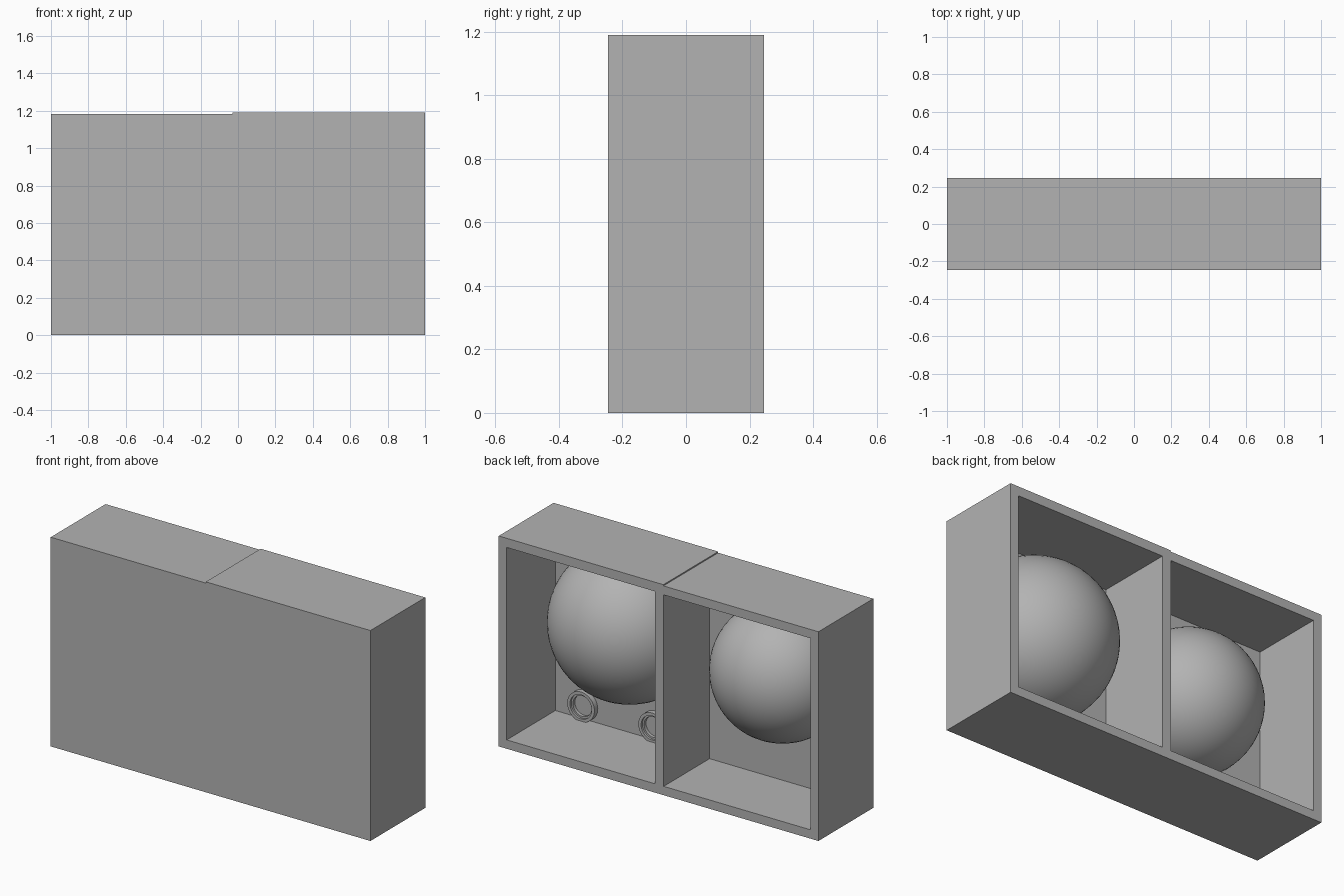
import bpy, bmesh
from math import pi, radians
from mathutils import Matrix, Vector

default = bpy.data.objects.get("Cube")
if default:
    bpy.data.objects.remove(default, do_unlink=True)

grey = bpy.data.materials.new("plain grey")
grey.use_nodes = True
grey.diffuse_color = (0.45, 0.45, 0.45, 1)
grey.node_tree.nodes["Principled BSDF"].inputs["Base Color"].default_value = grey.diffuse_color

FRONT, BACK = -0.245, 0.245


def finish(name, bm, smooth=False):
    bmesh.ops.recalc_face_normals(bm, faces=bm.faces)
    mesh = bpy.data.meshes.new(name)
    bm.to_mesh(mesh)
    bm.free()
    mesh.materials.append(grey)
    obj = bpy.data.objects.new(name, mesh)
    bpy.context.collection.objects.link(obj)
    if smooth:
        bpy.ops.object.select_all(action='DESELECT')
        obj.select_set(True)
        bpy.context.view_layer.objects.active = obj
        bpy.ops.object.shade_smooth_by_angle(angle=radians(35))
    return obj


def tray(name, outer, inner, floor_y):
    """Box open at the back; outer and inner are (x0, x1, z0, z1)."""
    bm = bmesh.new()

    def loop(rect, y):
        x0, x1, z0, z1 = rect
        return [bm.verts.new((x, y, z)) for x, z in ((x0, z0), (x1, z0), (x1, z1), (x0, z1))]

    loops = [loop(outer, FRONT), loop(outer, BACK), loop(inner, BACK), loop(inner, floor_y)]
    bm.faces.new(loops[0])
    bm.faces.new(loops[-1])
    for a, b in zip(loops, loops[1:]):
        for i in range(4):
            j = (i + 1) % 4
            bm.faces.new((a[i], a[j], b[j], b[i]))
    return finish(name, bm)


def dome(name, x, y, z, radius):
    """Half ball bulging from the tray floor toward the open back."""
    bm = bmesh.new()
    bmesh.ops.create_uvsphere(bm, u_segments=64, v_segments=32, radius=radius)
    bmesh.ops.bisect_plane(bm, geom=bm.verts[:] + bm.edges[:] + bm.faces[:],
                           plane_co=(0, -0.01, 0), plane_no=(0, -1, 0), clear_outer=True)
    bmesh.ops.translate(bm, verts=bm.verts, vec=(x, y, z))
    return finish(name, bm, True)


def collar(name, x, y, z):
    """Short stepped ring standing on the tray floor."""
    bm = bmesh.new()
    profile = ((0.085, -0.005), (0.085, 0.03), (0.068, 0.03), (0.068, 0.018), (0.058, 0.018), (0.058, -0.005))
    verts = [bm.verts.new((r, h, 0)) for r, h in profile]
    edges = [bm.edges.new(pair) for pair in zip(verts, verts[1:])]
    bmesh.ops.spin(bm, geom=verts + edges, cent=(0, 0, 0), axis=(0, 1, 0), angle=2 * pi, steps=40)
    bmesh.ops.remove_doubles(bm, verts=bm.verts, dist=0.0001)
    bmesh.ops.translate(bm, verts=bm.verts, vec=(x, y, z))
    return finish(name, bm, True)


# Two neighbouring trays; the taller one carries the dividing wall
tray("left_tray", (-0.03, 1, 0, 1.19), (0.022, 0.95, 0.05, 1.138), -0.19)
tray("right_tray", (-1, -0.03, 0, 1.183), (-0.95, -0.032, 0.05, 1.133), -0.165)

# Domes on the tray floors
dome("left_dome", 0.485, -0.19, 0.676, 0.425)
dome("right_dome", -0.489, -0.165, 0.673, 0.377)

# Rings below the large dome
for side, x in (("outer", 0.77), ("inner", 0.325)):
    collar(side + "_collar", x, -0.19, 0.13)
